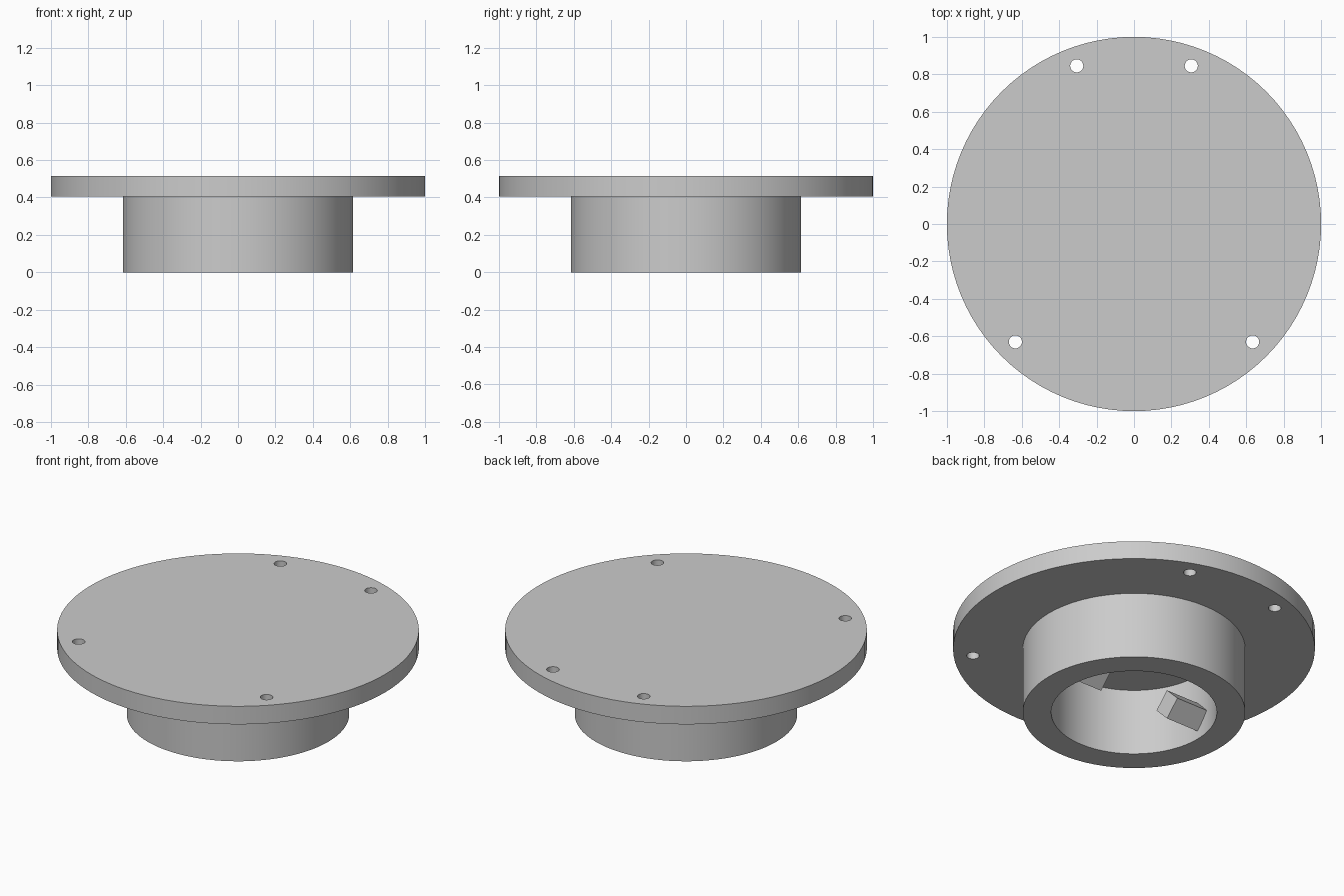
import bpy
import bmesh
import math
from mathutils import Matrix

SEGMENTS = 96
PLATE_BOTTOM, PLATE_TOP = 0.405, 0.515
HUB_OUTER, HUB_INNER = 0.615, 0.458

cube = bpy.data.objects.get("Cube")
if cube:
    bpy.data.objects.remove(cube, do_unlink=True)

grey = bpy.data.materials.new("plain_grey")
grey.use_nodes = True
colour = (0.6, 0.6, 0.6, 1)
grey.diffuse_color = colour
grey.node_tree.nodes["Principled BSDF"].inputs["Base Color"].default_value = colour


def activate(obj):
    bpy.ops.object.select_all(action="DESELECT")
    obj.select_set(True)
    bpy.context.view_layer.objects.active = obj


def cylinder(name, radius, z0, z1, x=0, y=0, sides=SEGMENTS):
    bpy.ops.mesh.primitive_cylinder_add(
        vertices=sides, radius=radius, depth=z1 - z0, location=(x, y, (z0 + z1) / 2))
    obj = bpy.context.object
    obj.name = name
    obj.data.materials.append(grey)
    return obj


def cut(target, cutter):
    cutter.hide_render = True
    activate(target)
    mod = target.modifiers.new("cut", "BOOLEAN")
    mod.operation = "DIFFERENCE"
    mod.solver = "EXACT"
    mod.object = cutter
    bpy.ops.object.modifier_apply(modifier=mod.name)
    bpy.data.objects.remove(cutter, do_unlink=True)


def smooth(obj):
    activate(obj)
    bpy.ops.object.shade_smooth_by_angle(angle=math.radians(30))


# Round cover plate with four through holes near the rim
plate = cylinder("cover_plate", 1, PLATE_BOTTOM, PLATE_TOP)
for hole_x, hole_y in ((0.306, 0.845), (0.634, -0.63)):
    for side in (-1, 1):
        cut(plate, cylinder("hole_cutter", 0.035, PLATE_BOTTOM - 0.1, PLATE_TOP + 0.1,
                            side * hole_x, hole_y, 32))
smooth(plate)

# Hollow hub under the plate, sunk slightly into it
hub = cylinder("hub_ring", HUB_OUTER, 0, PLATE_BOTTOM + 0.02)
cut(hub, cylinder("bore_cutter", HUB_INNER, -0.1, PLATE_TOP))
smooth(hub)

# Two square lugs standing on edge, pointing inward from the bore wall
INNER_END, OUTER_END, LUG_SIDE, LUG_Z = 0.238, 0.53, 0.127, 0.14
for name, side in (("left_lug", 1), ("right_lug", -1)):
    bm = bmesh.new()
    bmesh.ops.create_cube(bm, size=1)
    bm.transform(Matrix.Translation((side * (INNER_END + OUTER_END) / 2, 0, LUG_Z))
                 @ Matrix.Rotation(math.radians(45), 4, "X")
                 @ Matrix.Diagonal((OUTER_END - INNER_END, LUG_SIDE, LUG_SIDE, 1)))
    mesh = bpy.data.meshes.new(name)
    bm.to_mesh(mesh)
    bm.free()
    mesh.materials.append(grey)
    bpy.context.collection.objects.link(bpy.data.objects.new(name, mesh))
